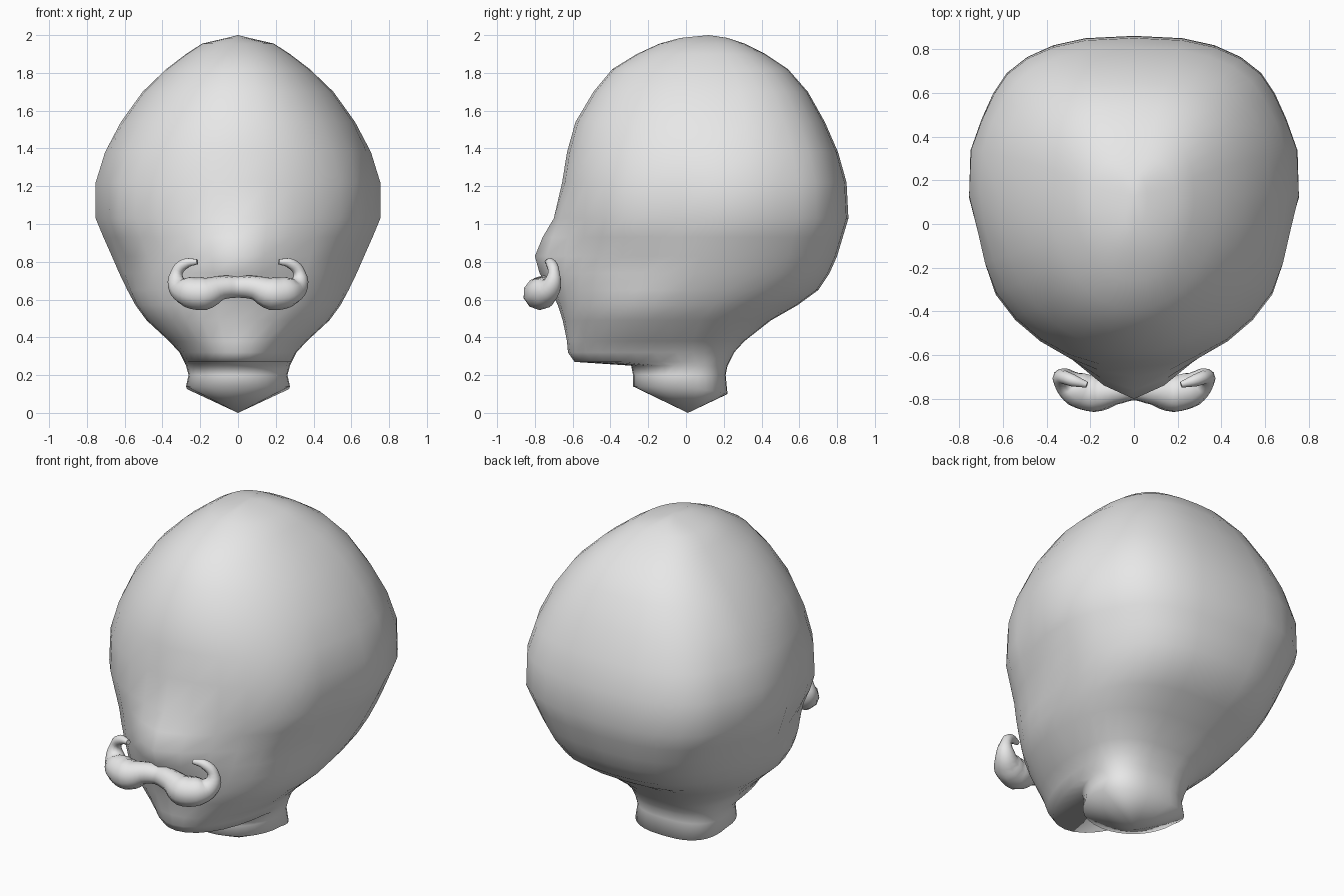
import bpy, bmesh
from math import sin, cos, pi, exp, copysign

cube = bpy.data.objects.get("Cube")
if cube:
    bpy.data.objects.remove(cube, do_unlink=True)

# One plain grey clay colour
clay = bpy.data.materials.new("clay_grey")
clay.use_nodes = True
clay.diffuse_color = (0.8, 0.8, 0.8, 1)
clay.node_tree.nodes["Principled BSDF"].inputs["Base Color"].default_value = (0.8, 0.8, 0.8, 1)

SEGMENTS = 32
FRONT_POWER, BACK_POWER = 2.05, 2.65


def power(v, n):
    return copysign(abs(v) ** (2 / n), v)


def bump(da, db, sa, sb):
    return exp(-((da / sa) ** 2 + (db / sb) ** 2) / 2)


def sculpt(co):
    # Soft nose ridge on the front
    if co.y < -0.4 and co.z > 0.3:
        co.y -= 0.14 * bump(co.x, co.z - 0.83, 0.15, 0.12)
    # Shallow hollows on each side: cheek, temple and behind the ear
    if abs(co.x) > 0.3:
        dent = 0.03 * bump(co.y + 0.25, co.z - 0.77, 0.1, 0.08)
        dent += 0.045 * bump(co.y + 0.08, co.z - 1.05, 0.1, 0.2)
        dent += 0.025 * bump(co.y - 0.53, co.z - 1.15, 0.08, 0.3)
        co.x -= copysign(dent, co.x)
    # Neck hem tilts down towards the back
    if 0.1 < co.z < 0.16:
        co.z -= 0.04 * max(co.y, 0) / 0.22


# Head and neck: (z, front y, back y, half width, y of widest point)
rings = [
    (0.14, -0.28, 0.22, 0.275, 0.00),
    (0.20, -0.28, 0.21, 0.262, 0.00),
    (0.25, -0.29, 0.22, 0.275, 0.00),
    (0.27, -0.59, 0.23, 0.285, -0.02),
    (0.32, -0.625, 0.255, 0.31, -0.05),
    (0.38, -0.63, 0.31, 0.365, -0.08),
    (0.49, -0.65, 0.45, 0.485, -0.08),
    (0.57, -0.665, 0.59, 0.545, -0.04),
    (0.65, -0.67, 0.70, 0.59, 0.01),
    (0.74, -0.67, 0.76, 0.635, 0.05),
    (0.83, -0.66, 0.80, 0.675, 0.08),
    (0.93, -0.66, 0.83, 0.72, 0.10),
    (1.03, -0.665, 0.86, 0.76, 0.12),
    (1.22, -0.655, 0.85, 0.757, 0.13),
    (1.38, -0.63, 0.805, 0.705, 0.14),
    (1.54, -0.585, 0.735, 0.62, 0.14),
    (1.70, -0.49, 0.645, 0.505, 0.14),
    (1.82, -0.39, 0.54, 0.38, 0.13),
    (1.90, -0.26, 0.42, 0.275, 0.12),
    (1.955, -0.14, 0.31, 0.19, 0.11),
    (1.985, -0.03, 0.22, 0.06, 0.11),
]
bm = bmesh.new()
loops = []
for z, front, back, width, mid in rings:
    loop = []
    for i in range(SEGMENTS):
        a = 2 * pi * i / SEGMENTS
        n, depth = (BACK_POWER, back - mid) if sin(a) > 0 else (FRONT_POWER, mid - front)
        loop.append(bm.verts.new((width * power(cos(a), n), mid + depth * power(sin(a), n), z)))
    loops.append(loop)
for low, high in zip(loops, loops[1:]):
    for i in range(SEGMENTS):
        j = (i + 1) % SEGMENTS
        bm.faces.new((low[i], low[j], high[j], high[i]))
# Crown and the point under the neck
for loop, tip in ((loops[0], (0, 0.01, 0)), (loops[-1], (0, 0.12, 2))):
    pole = bm.verts.new(tip)
    for i in range(SEGMENTS):
        bm.faces.new((loop[i], loop[(i + 1) % SEGMENTS], pole))
for v in bm.verts:
    sculpt(v.co)
bmesh.ops.recalc_face_normals(bm, faces=bm.faces)
for f in bm.faces:
    f.smooth = True
mesh = bpy.data.meshes.new("head")
bm.to_mesh(mesh)
bm.free()
mesh.materials.append(clay)
bpy.context.collection.objects.link(bpy.data.objects.new("head", mesh))

# Moustache: half of the path (x, y, z, radius), mirrored to the other side
half = [
    (0.09, -0.765, 0.662, 0.063),
    (0.18, -0.775, 0.632, 0.088),
    (0.26, -0.755, 0.64, 0.083),
    (0.315, -0.715, 0.67, 0.057),
    (0.325, -0.70, 0.74, 0.032),
    (0.28, -0.715, 0.79, 0.028),
    (0.215, -0.735, 0.80, 0.014),
]
path = [(-x, y, z, r) for x, y, z, r in reversed(half)] + [(0, -0.75, 0.667, 0.057)] + half
curve = bpy.data.curves.new("moustache", "CURVE")
curve.dimensions = "3D"
curve.bevel_depth = 1
curve.bevel_resolution = 3
curve.resolution_u = 4
curve.use_fill_caps = True
spline = curve.splines.new("BEZIER")
spline.bezier_points.add(len(path) - 1)
for p, (x, y, z, r) in zip(spline.bezier_points, path):
    p.co = (x, y, z)
    p.radius = r
    p.handle_left_type = p.handle_right_type = "AUTO"
curve.materials.append(clay)
moustache = bpy.data.objects.new("moustache", curve)
bpy.context.collection.objects.link(moustache)
bpy.ops.object.select_all(action="DESELECT")
moustache.select_set(True)
bpy.context.view_layer.objects.active = moustache
bpy.ops.object.convert(target="MESH")
bpy.ops.object.shade_smooth_by_angle(angle=1.2)
